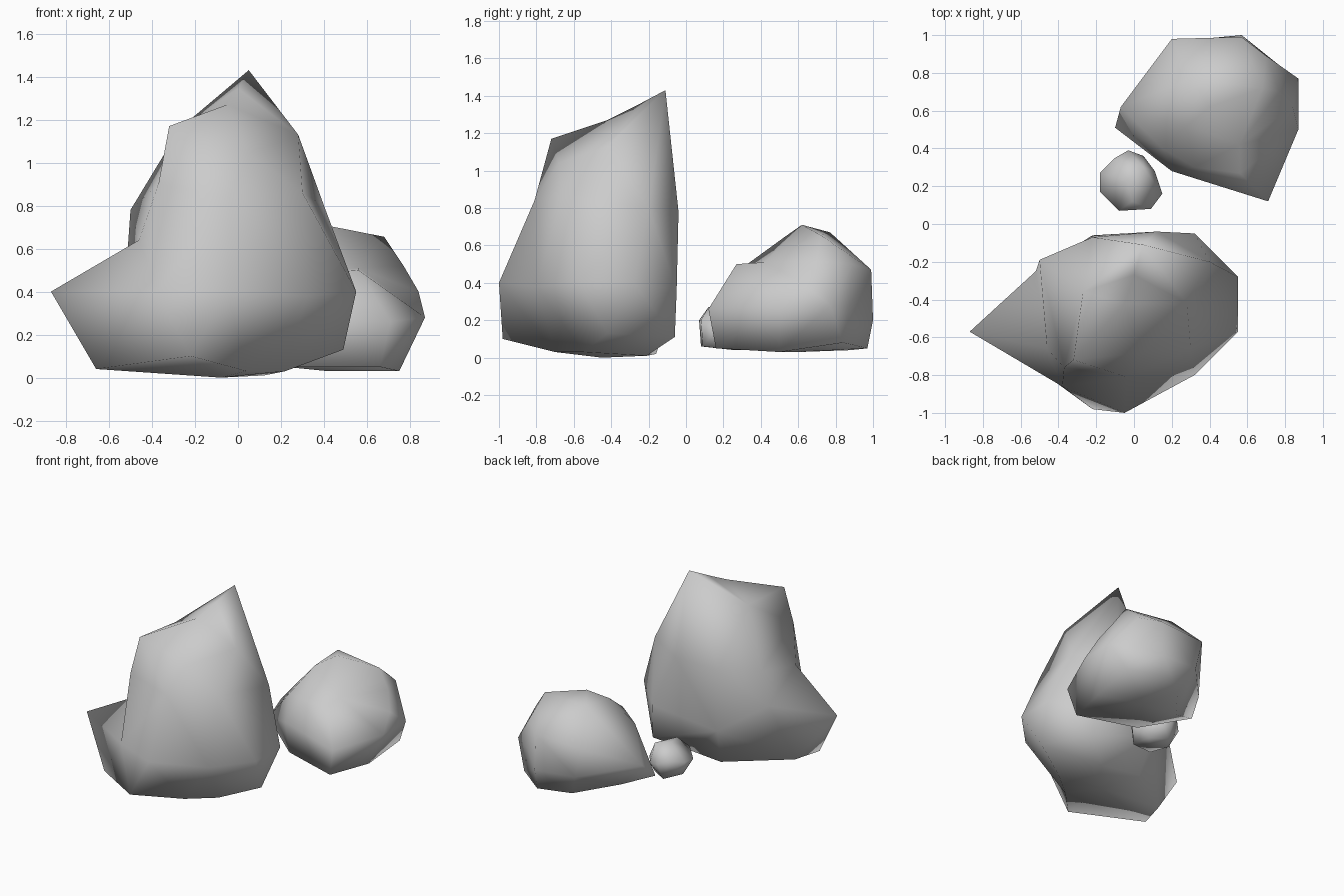
import bpy, bmesh
from mathutils import Vector
from math import radians


def rock(name, centre, corners):
    """Join corner points into a closed star-shaped rock: the triangulation
    comes from the hull of their directions, so hollows are kept."""
    c = Vector(centre)
    bm = bmesh.new()
    real = {}
    for p in corners:
        v = bm.verts.new((Vector(p) - c).normalized())
        real[v] = Vector(p)
    bmesh.ops.convex_hull(bm, input=bm.verts[:])
    for v in bm.verts:
        v.co = real[v]
    bmesh.ops.recalc_face_normals(bm, faces=bm.faces[:])
    mesh = bpy.data.meshes.new(name)
    bm.to_mesh(mesh)
    bm.free()
    ob = bpy.data.objects.new(name, mesh)
    bpy.context.collection.objects.link(ob)
    bpy.ops.object.select_all(action='DESELECT')
    ob.select_set(True)
    bpy.context.view_layer.objects.active = ob
    bpy.ops.object.shade_smooth_by_angle(angle=radians(100))
    return ob


# Tall rock with a peak at the back and a low lobe on the left
rock("tall_rock", (-0.08, -0.52, 0.5), [
    # peak and upper ridge
    (0.05, -0.11, 1.43), (0.0, -0.27, 1.345), (-0.05, -0.42, 1.27),
    (-0.32, -0.72, 1.17), (0.28, -0.42, 1.13), (0.05, -0.68, 1.04),
    (-0.27, -0.36, 1.16),
    # middle
    (0.30, -0.66, 0.86), (0.40, -0.20, 0.80), (0.12, -0.04, 0.78),
    (-0.22, -0.07, 0.76), (-0.50, -0.19, 0.78), (-0.04, -0.81, 0.84),
    (-0.37, -0.76, 0.90), (-0.46, -0.66, 0.64),
    # widest belt
    (-0.52, -0.25, 0.50), (-0.87, -0.57, 0.40), (-0.38, -0.86, 0.40),
    (-0.05, -1.0, 0.40), (0.32, -0.80, 0.38), (0.55, -0.57, 0.40),
    (0.55, -0.28, 0.40), (0.32, -0.05, 0.36), (-0.22, -0.06, 0.30),
    # foot
    (-0.66, -0.66, 0.04), (-0.22, -0.98, 0.10), (0.04, -0.70, 0.03),
    (0.22, -0.55, 0.03), (0.49, -0.42, 0.13), (0.32, -0.06, 0.11),
    (-0.18, -0.16, 0.02), (-0.60, -0.45, 0.04), (-0.08, -0.45, 0.0),
    (0.12, -0.21, 0.01),
])

# Medium rock at the back right
rock("medium_rock", (0.45, 0.58, 0.28), [
    # crown
    (0.40, 0.62, 0.71), (0.68, 0.72, 0.655), (0.28, 0.52, 0.64),
    (0.30, 0.77, 0.67),
    # stepped shoulder
    (0.56, 0.27, 0.50), (0.32, 0.30, 0.48), (0.15, 0.40, 0.44),
    (0.56, 0.42, 0.51), (0.77, 0.70, 0.52), (0.84, 0.62, 0.40),
    (0.20, 0.98, 0.45), (0.57, 0.99, 0.47), (0.70, 0.89, 0.50),
    # belt
    (0.71, 0.12, 0.26), (0.87, 0.50, 0.28), (0.87, 0.77, 0.28),
    (0.72, 0.87, 0.27), (0.57, 1.0, 0.20), (0.25, 0.97, 0.22),
    (-0.07, 0.62, 0.26), (0.20, 0.28, 0.28),
    # foot
    (-0.10, 0.51, 0.15), (0.22, 0.30, 0.05), (0.66, 0.16, 0.05),
    (0.75, 0.50, 0.03), (0.77, 0.84, 0.08), (0.57, 0.97, 0.05),
    (0.34, 0.88, 0.04), (0.12, 0.60, 0.06), (0.42, 0.60, 0.03),
])

# Pebble between them
rock("pebble", (-0.02, 0.22, 0.15), [
    (-0.04, 0.23, 0.28), (0.05, 0.30, 0.28), (-0.01, 0.12, 0.27),
    (-0.18, 0.27, 0.18), (-0.18, 0.17, 0.17), (-0.08, 0.07, 0.20),
    (0.09, 0.08, 0.20), (0.15, 0.16, 0.15), (0.11, 0.28, 0.16),
    (0.05, 0.36, 0.15), (-0.03, 0.39, 0.17), (-0.10, 0.35, 0.20),
    (-0.08, 0.08, 0.06), (0.08, 0.09, 0.06), (0.08, 0.26, 0.04),
    (-0.04, 0.33, 0.04), (-0.13, 0.22, 0.06),
])
